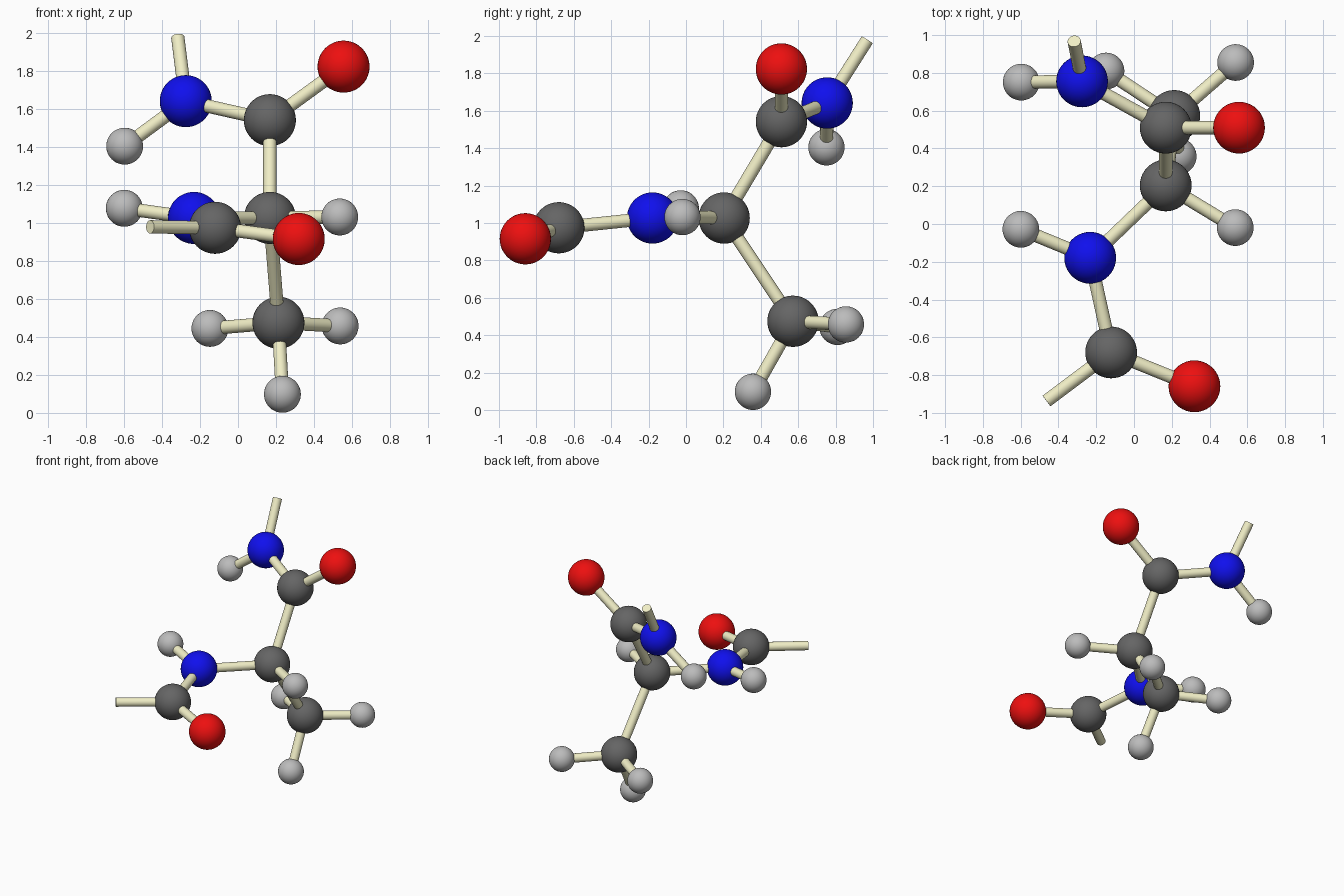
import bpy
from mathutils import Vector

if "Cube" in bpy.data.objects:
    bpy.data.objects.remove(bpy.data.objects["Cube"])


def material(name, rgb):
    m = bpy.data.materials.new(name)
    m.diffuse_color = (*rgb, 1)
    m.use_nodes = True
    m.node_tree.nodes["Principled BSDF"].inputs["Base Color"].default_value = m.diffuse_color
    return m


# kind: (name, radius, material)
KINDS = {
    "C": ("carbon", 0.137, material("dark_grey", (0.13, 0.13, 0.13))),
    "N": ("nitrogen", 0.137, material("blue", (0.005, 0.005, 0.85))),
    "O": ("oxygen", 0.137, material("red", (0.85, 0.005, 0.005))),
    "H": ("hydrogen", 0.097, material("light_grey", (0.5, 0.5, 0.5))),
}
BOND_MAT = material("cream", (0.87, 0.85, 0.56))
BOND_R = 0.035

# Atom centres; the first letter of each key is the kind
ATOMS = {
    "C_center": (0.168, 0.204, 1.027),
    "C_upper": (0.168, 0.51, 1.542),
    "O_upper": (0.556, 0.51, 1.824),
    "N_upper": (-0.275, 0.755, 1.642),
    "H_upper": (-0.597, 0.751, 1.405),
    "N_lower": (-0.232, -0.179, 1.027),
    "H_lower": (-0.599, -0.028, 1.078),
    "C_lower": (-0.121, -0.68, 0.975),
    "O_lower": (0.32, -0.859, 0.916),
    "H_center": (0.536, -0.019, 1.032),
    "C_methyl": (0.213, 0.572, 0.475),
    "H_methyl_a": (0.234, 0.358, 0.098),
    "H_methyl_b": (-0.148, 0.81, 0.445),
    "H_methyl_c": (0.538, 0.855, 0.458),
}
# Free ends of the two open bonds
ENDS = {"end_upper": (-0.317, 0.968, 1.978), "end_lower": (-0.463, -0.937, 0.98)}

BONDS = [
    ("C_center", "C_upper"), ("C_center", "N_lower"), ("C_center", "H_center"),
    ("C_center", "C_methyl"), ("C_upper", "O_upper"), ("C_upper", "N_upper"),
    ("N_upper", "H_upper"), ("N_upper", "end_upper"), ("N_lower", "H_lower"),
    ("N_lower", "C_lower"), ("C_lower", "O_lower"), ("C_lower", "end_lower"),
    ("C_methyl", "H_methyl_a"), ("C_methyl", "H_methyl_b"), ("C_methyl", "H_methyl_c"),
]


def finish(name, mat):
    ob = bpy.context.object
    ob.name = name
    ob.data.materials.append(mat)
    bpy.ops.object.shade_smooth_by_angle()


# Atom balls
for key, pos in ATOMS.items():
    kind, radius, mat = KINDS[key[0]]
    bpy.ops.mesh.primitive_uv_sphere_add(segments=40, ring_count=24, radius=radius, location=pos)
    finish(kind + key[1:], mat)

# Bond sticks
points = {k: Vector(v) for k, v in {**ATOMS, **ENDS}.items()}
for a, b in BONDS:
    d = points[b] - points[a]
    bpy.ops.mesh.primitive_cylinder_add(
        vertices=24, radius=BOND_R, depth=d.length,
        location=(points[a] + points[b]) / 2,
        rotation=d.to_track_quat("Z", "Y").to_euler())
    finish("bond_" + a + "_to_" + b, BOND_MAT)
